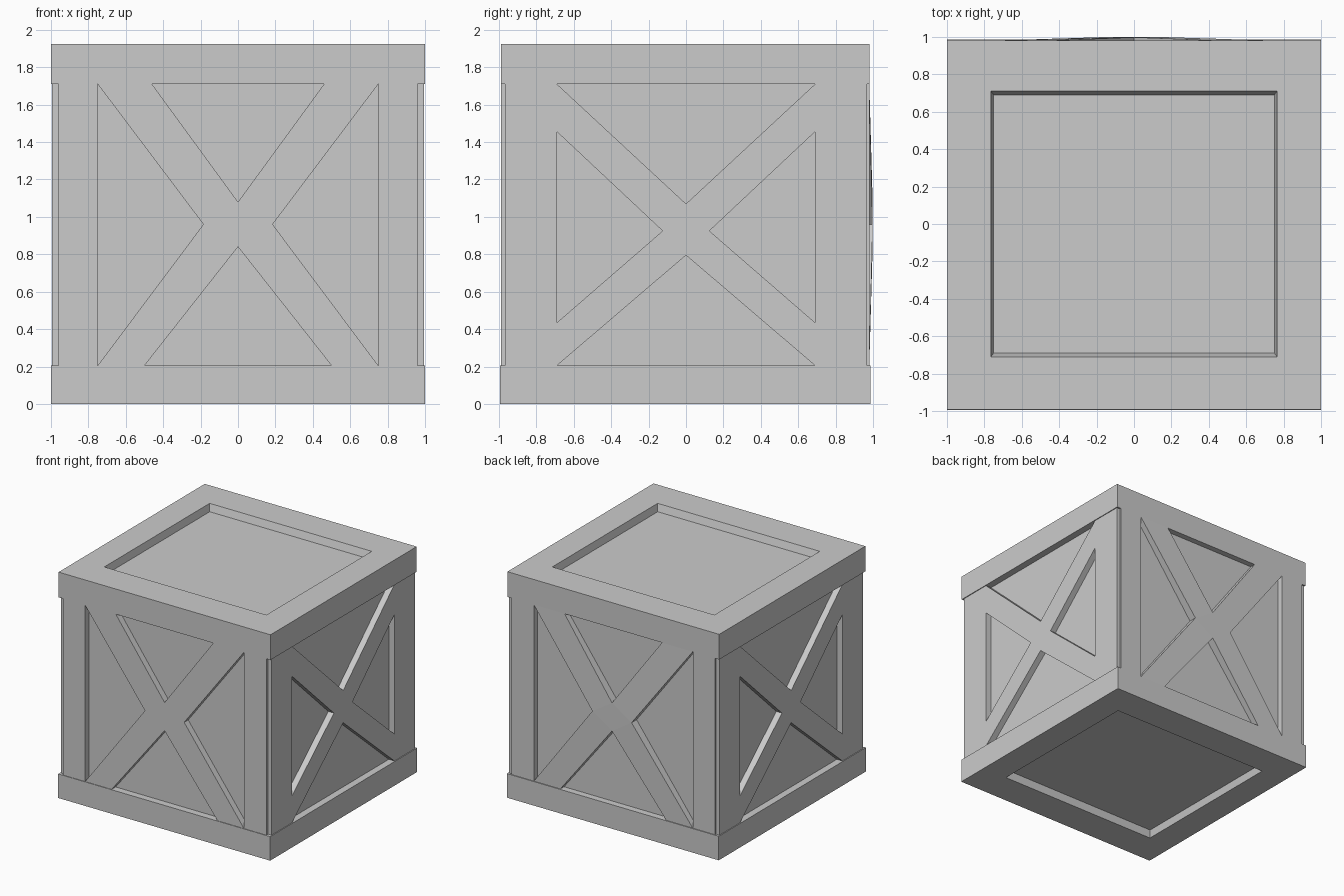
import bpy, bmesh, math
from mathutils import Matrix

if "Cube" in bpy.data.objects:
    bpy.data.objects.remove(bpy.data.objects["Cube"])

Z0, Z1, H = 0.205, 1.71, 1.925   # lower band top, upper band bottom, full height


def finish(bm, name):
    bmesh.ops.recalc_face_normals(bm, faces=bm.faces)
    mesh = bpy.data.meshes.new(name)
    bm.to_mesh(mesh)
    bm.free()
    obj = bpy.data.objects.new(name, mesh)
    bpy.context.collection.objects.link(obj)
    return obj


def box(name, lo, hi, rot=Matrix()):
    bm = bmesh.new()
    bmesh.ops.create_cube(bm, size=1)
    for v in bm.verts:
        v.co = [(a + b) / 2 + c * (b - a) for a, b, c in zip(lo, hi, v.co)]
    bmesh.ops.transform(bm, matrix=rot, verts=bm.verts)
    return finish(bm, name)


def lid(name, z_in, z_out, y_front, y_back):
    """Band around the crate whose outer face has a slope-walled recess."""
    floor = z_out + math.copysign(0.06, z_in - z_out)
    loops = [(1, y_front, y_back, z_in), (1, y_front, y_back, z_out),
             (0.765, -0.71, 0.71, z_out), (0.75, -0.69, 0.69, floor)]
    bm = bmesh.new()
    rings = [[bm.verts.new(p) for p in
              ((-x, a, z), (x, a, z), (x, b, z), (-x, b, z))]
             for x, a, b, z in loops]
    for r, s in zip(rings, rings[1:]):
        for i in range(4):
            j = (i + 1) % 4
            bm.faces.new((r[i], r[j], s[j], s[i]))
    bm.faces.new(rings[0])
    bm.faces.new(rings[-1])
    return finish(bm, name)


def brace(name, tips, waist, face, inner, bulge, rot):
    """X brace: four tapering arms around a diamond (top, right, bottom, left)."""
    bm = bmesh.new()
    w = [bm.verts.new((u, -face - bulge, z)) for u, z in waist]
    t = [bm.verts.new((u, -face, z)) for u, z in tips]
    bm.faces.new(w)
    for i in range(4):
        bm.faces.new((w[i], t[2 * i], t[2 * i + 1], w[(i + 1) % 4]))
    ext = bmesh.ops.extrude_face_region(bm, geom=bm.faces[:], use_keep_orig=True)
    for e in ext["geom"]:
        if isinstance(e, bmesh.types.BMVert):
            e.co.y = -inner
    bmesh.ops.transform(bm, matrix=rot, verts=bm.verts)
    return finish(bm, name)


# Recessed inner panels and the top and bottom bands
box("inner_panels", (-0.94, -0.935, 0.1), (0.94, 0.93, 1.83))
lid("top_lid", Z1, H, -0.99, 0.98)
lid("bottom_base", Z0, 0, -0.995, 0.987)

# Brace outlines: arm tips clockwise from upper right, then waist points
tall_tips = [(0.46, Z1), (0.75, Z1), (0.75, Z0), (0.5, Z0),
             (-0.5, Z0), (-0.75, Z0), (-0.75, Z1), (-0.46, Z1)]
tall_waist = [(0, 1.08), (0.185, 0.96), (0, 0.84), (-0.185, 0.96)]
wide_tips = [(0.69, Z1), (0.69, 1.455), (0.69, 0.435), (0.69, Z0),
             (-0.69, Z0), (-0.69, 0.435), (-0.69, 1.455), (-0.69, Z1)]
wide_waist = [(0, 1.07), (0.125, 0.925), (0, 0.795), (-0.125, 0.925)]

# Each side: name, turn, brace shape, post inner/outer edge, face, panel depth, bulge
tall, wide = (tall_tips, tall_waist), (wide_tips, wide_waist)
sides = [("front", 0, tall, 0.75, 0.96, 0.99, 0.92, 0.0),
         ("right", 90, wide, 0.69, 0.967, 0.993, 0.925, 0.0),
         ("back", 180, tall, 0.75, 0.96, 0.98, 0.915, 0.018),
         ("left", 270, wide, 0.69, 0.967, 0.993, 0.925, 0.0)]
for name, turn, (tips, waist), u0, u1, face, inner, bulge in sides:
    rot = Matrix.Rotation(math.radians(turn), 4, "Z")
    brace(name + "_cross_brace", tips, waist, face, inner, bulge, rot)
    for tag, a, b in (("left", -u1, -u0), ("right", u0, u1)):
        box(f"{name}_{tag}_post", (a, -face, Z0), (b, -inner, Z1), rot)
